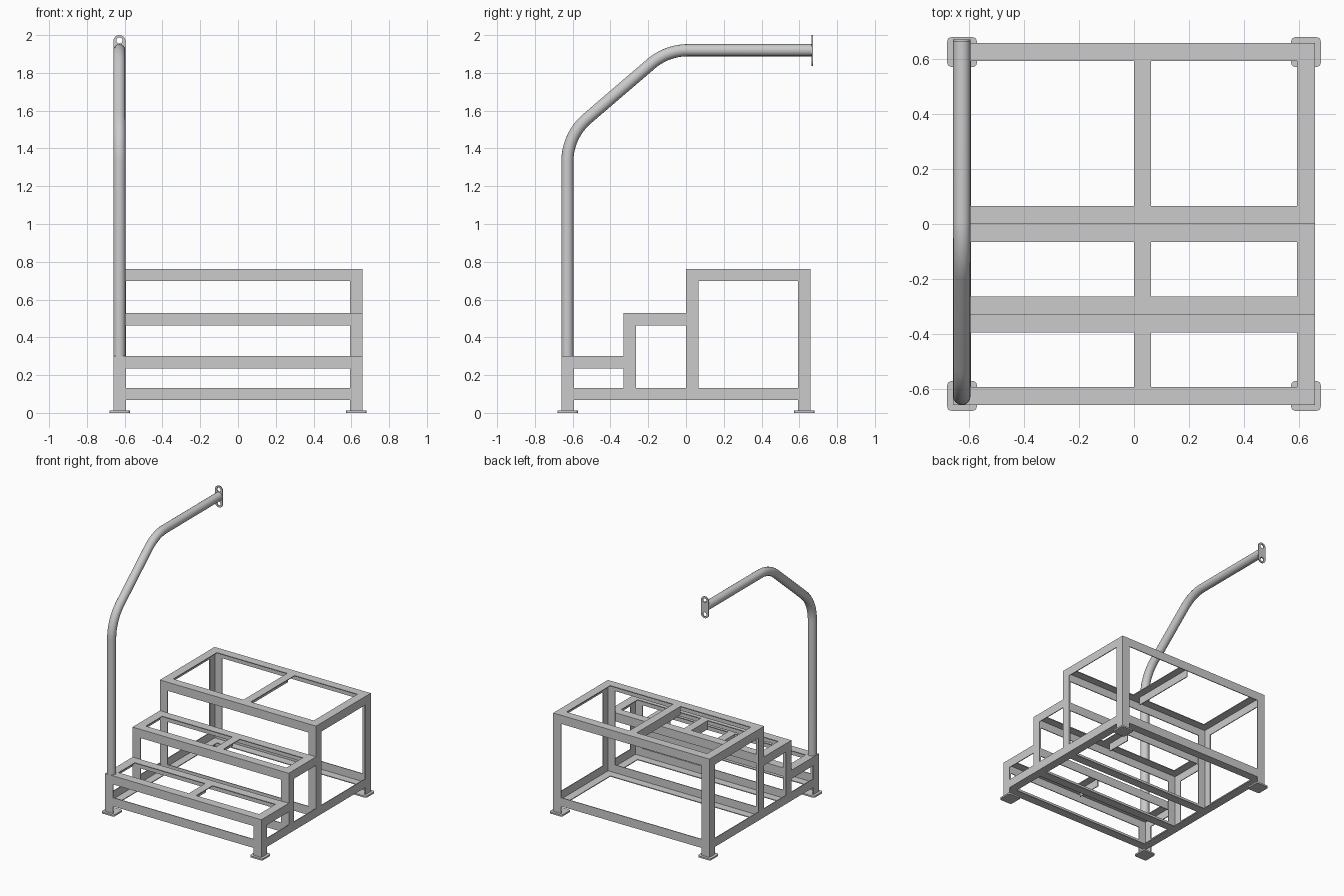
import bpy, bmesh, math
from mathutils import Matrix

if "Cube" in bpy.data.objects:
    bpy.data.objects.remove(bpy.data.objects["Cube"])

T = 0.066          # angle-iron leg width
W = 0.006          # angle-iron thickness
O = 0.66           # outer half width of the frame
I = O - T          # inner half width
X, Y, Z = 0, 1, 2


def angle(name, x, y, z, *faces):
    """Angle iron filling the given box, with a leg on each (axis, sign) face."""
    bm = bmesh.new()
    box = [list(x), list(y), list(z)]
    for axis, sign in faces:
        b = [list(r) for r in box]
        if sign > 0:
            b[axis][0] = b[axis][1] - W
            box[axis][1] -= W          # next leg butts against this one
        else:
            b[axis][1] = b[axis][0] + W
            box[axis][0] += W
        mid = Matrix.Translation([(r[0] + r[1]) / 2 for r in b])
        size = Matrix.Diagonal([r[1] - r[0] for r in b] + [1])
        bmesh.ops.create_cube(bm, size=1, matrix=mid @ size)
    me = bpy.data.meshes.new(name)
    bm.to_mesh(me)
    bm.free()
    bpy.context.collection.objects.link(bpy.data.objects.new(name, me))


def to_mesh(ob):
    bpy.ops.object.select_all(action='DESELECT')
    ob.select_set(True)
    bpy.context.view_layer.objects.active = ob
    bpy.ops.object.convert(target='MESH')
    bpy.ops.object.shade_smooth_by_angle(angle=math.radians(35))


def rounded(hw, hh, r, n=8):
    """Rounded rectangle outline."""
    pts = []
    for k, (sx, sy) in enumerate(((1, 1), (-1, 1), (-1, -1), (1, -1))):
        for i in range(n + 1):
            a = math.pi / 2 * (k + i / n)
            pts.append((sx * (hw - r) + r * math.cos(a), sy * (hh - r) + r * math.sin(a)))
    return pts


def plate(name, outlines, thick, loc, rot=(0, 0, 0)):
    """Flat plate; outlines after the first become holes."""
    cu = bpy.data.curves.new(name, 'CURVE')
    cu.dimensions, cu.fill_mode, cu.extrude = '2D', 'BOTH', thick / 2
    for pts in outlines:
        s = cu.splines.new('POLY')
        s.points.add(len(pts) - 1)
        for p, (x, y) in zip(s.points, pts):
            p.co = (x, y, 0, 1)
        s.use_cyclic_u = True
    ob = bpy.data.objects.new(name, cu)
    ob.location, ob.rotation_euler = loc, rot
    bpy.context.collection.objects.link(ob)
    to_mesh(ob)


# Frame levels: (name, front y, rear y, top z)
steps = (("low_step", -O, -0.33, 0.3),
         ("middle_step", -0.33, 0.0, 0.529),
         ("top_step", 0.0, O, 0.763))
B = (0.067, 0.067 + T)     # base ring heights
FOOT = 0.012

# Posts, side rails and feet on both sides
for side, s in (("left", -1), ("right", 1)):
    x = tuple(sorted((s * I, s * O)))
    out = (X, s)
    angle(side + "_base_rail", x, (-O, O), B, (Z, -1), out)
    angle(side + "_front_post", x, (-O, -I), (FOOT, 0.3 - T), (Y, -1), out)
    angle(side + "_rear_post", x, (I, O), (FOOT, 0.763 - T), (Y, 1), out)
    for name, y0, y1, z in steps:
        if y0 > -O:
            angle(f"{side}_{name}_post", x, (y0, y0 + T), (B[0] + W, z - T), (Y, -1), out)
        angle(f"{side}_{name}_side_rail", x, (y0, y1), (z - T, z), (Z, 1), out)
    for where, t in (("front", -1), ("rear", 1)):
        plate(f"{side}_{where}_foot", [rounded(0.054, 0.054, 0.015, 4)], FOOT,
              (s * 0.627, t * 0.627, FOOT / 2))

# Cross bars of each step with an off-centre support
for name, y0, y1, z in steps:
    h = (z - T, z)
    angle(name + "_front_bar", (-O, O), (y0, y0 + T), h, (Z, 1), (Y, -1))
    angle(name + "_rear_bar", (-O, O), (y1 - T, y1), h, (Z, 1), (Y, 1))
    angle(name + "_middle_support", (0, 0.062), (y0 + T, y1 - T), h, (Z, 1), (X, -1))

# Base cross bars
for name, y, sign in (("front", -O, -1), ("second", -0.33, -1), ("third", 0.0, -1), ("rear", I, 1)):
    angle(name + "_base_bar", (-O, O), (y, y + T), B, (Z, -1), (Y, sign))

# Bent handrail: upright, 50 degree bend, slope, 40 degree bend, level
HX, R, N = -0.628, 0.3, 14
path = [(-0.628, 0.3)]
for i in range(N + 1):
    a = math.radians(50) * i / N
    path.append((-0.628 + R * (1 - math.cos(a)), 1.33 + R * math.sin(a)))
for i in range(N + 1):
    a = math.radians(40) * (1 - i / N)
    path.append((0.01 - R * math.sin(a), 1.92 - R * (1 - math.cos(a))))
path.append((0.664, 1.92))
cu = bpy.data.curves.new("handrail", 'CURVE')
cu.dimensions, cu.bevel_depth, cu.bevel_resolution = '3D', 0.032, 6
cu.use_fill_caps = True
sp = cu.splines.new('POLY')
sp.points.add(len(path) - 1)
for p, (y, z) in zip(sp.points, path):
    p.co = (HX, y, z, 1)
rail = bpy.data.objects.new("handrail", cu)
bpy.context.collection.objects.link(rail)
to_mesh(rail)

# Wall bracket with two screw holes
holes = [[(0.016 * math.cos(math.tau * i / 20), c + 0.016 * math.sin(math.tau * i / 20))
          for i in range(20)] for c in (0.053, -0.053)]
plate("wall_bracket", [rounded(0.032, 0.082, 0.0315)] + holes, 0.008,
      (HX, 0.668, 1.918), (math.pi / 2, 0, 0))
